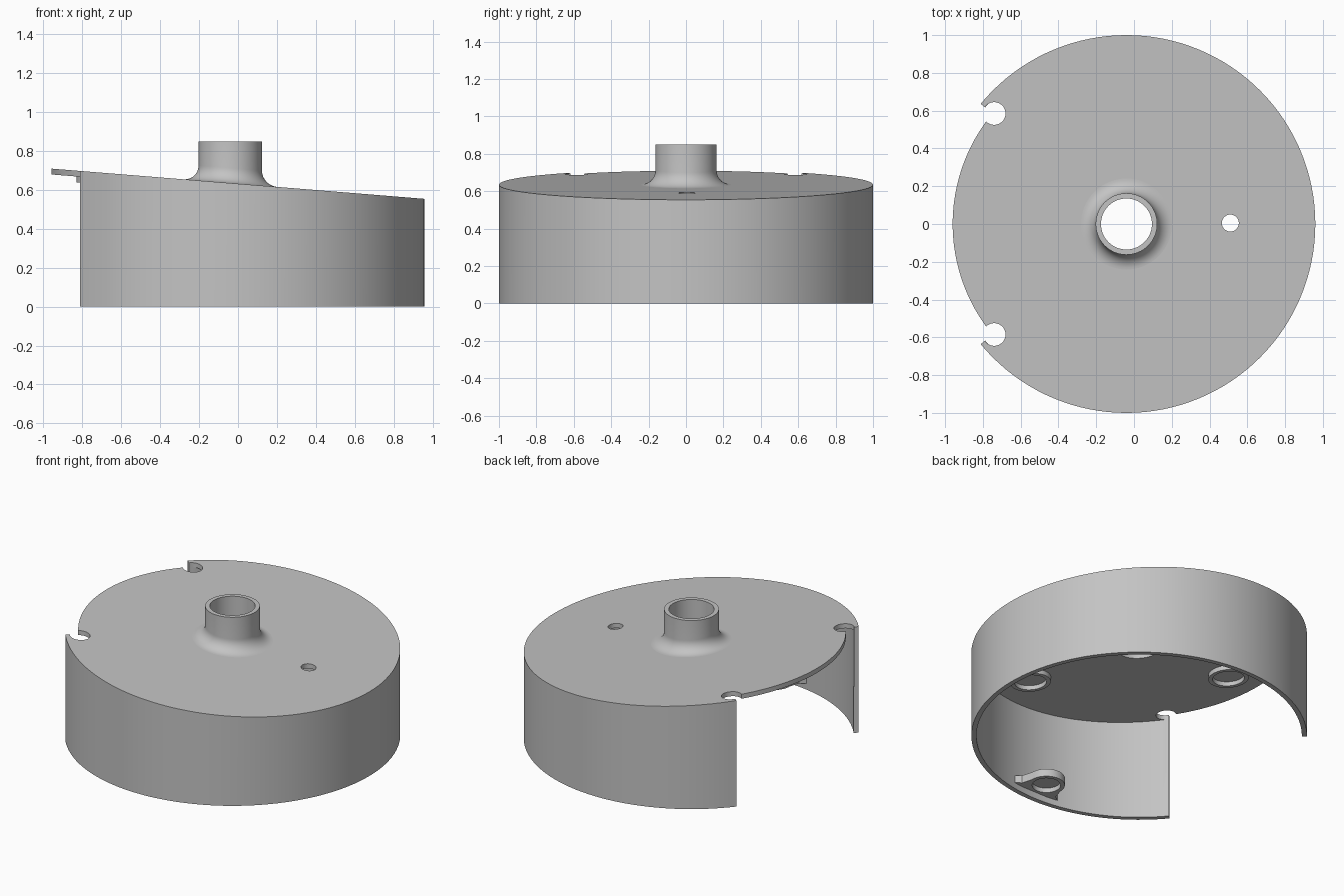
import bpy, bmesh
from math import cos, sin, pi, radians
from mathutils import Matrix

if "Cube" in bpy.data.objects:
    bpy.data.objects.remove(bpy.data.objects["Cube"], do_unlink=True)

CX = -0.04          # axis of the round housing
LID = 0.03          # lid and wall thickness
SEGS = 128

grey = bpy.data.materials.new("light grey")
grey.use_nodes = True
COLOR = (0.55, 0.55, 0.55, 1)
grey.diffuse_color = COLOR
grey.node_tree.nodes["Principled BSDF"].inputs["Base Color"].default_value = COLOR


def slope(x):
    """Height of the tilted lid."""
    return 0.632 - 0.081 * x


def finish(name, bm):
    bmesh.ops.recalc_face_normals(bm, faces=bm.faces)
    mesh = bpy.data.meshes.new(name)
    bm.to_mesh(mesh)
    bm.free()
    mesh.materials.append(grey)
    ob = bpy.data.objects.new(name, mesh)
    bpy.context.collection.objects.link(ob)
    return ob


def prism(name, outline, bottom, top):
    """Extrude an outline; bottom and top are functions of x."""
    bm = bmesh.new()
    low = [bm.verts.new((x, y, bottom(x))) for x, y in outline]
    high = [bm.verts.new((x, y, top(x))) for x, y in outline]
    bm.faces.new(low)
    bm.faces.new(high)
    n = len(outline)
    for i in range(n):
        j = (i + 1) % n
        bm.faces.new((low[i], low[j], high[j], high[i]))
    return finish(name, bm)


def arc(x, y, r, a0, a1, n):
    return [(x + r * cos(a0 + (a1 - a0) * i / n),
             y + r * sin(a0 + (a1 - a0) * i / n)) for i in range(n + 1)]


def circle(x, y, r, n=SEGS):
    return arc(x, y, r, 0, 2 * pi, n)[:-1]


def level(z):
    return lambda x: z


def below(d):
    return lambda x: slope(x) - d


def cut(ob, cutters):
    """Subtract the cutters, then remove them."""
    for c in cutters:
        m = ob.modifiers.new("cut", 'BOOLEAN')
        m.operation, m.solver, m.object = 'DIFFERENCE', 'EXACT', c
    bpy.context.view_layer.update()
    graph = bpy.context.evaluated_depsgraph_get()
    mesh = bpy.data.meshes.new_from_object(ob.evaluated_get(graph))
    ob.modifiers.clear()
    ob.data = mesh
    for c in cutters:
        bpy.data.objects.remove(c, do_unlink=True)


def through(x, y, r):
    return prism("cutter", circle(x, y, r, 48), level(0.3), level(1))


# Housing: outer wall with tilted lid, open below
housing = prism("housing", circle(CX, 0, 1), level(0), slope)
cavity = prism("cutter", circle(CX, 0, 1 - LID), level(-0.1), below(LID))

# Open sector in the wall, leaving the lid edge set back
half = radians(39.5)
sector = prism("cutter",
               arc(CX, 0, 0.92, pi - half, pi + half, 48)
               + arc(CX, 0, 1.2, pi + half, pi - half, 48),
               level(-0.2), level(1))

# Cable notch at the foot of the wall
bm = bmesh.new()
bmesh.ops.create_cube(bm, size=1)
turn = radians(113.5)
bm.transform(Matrix.Translation((CX + cos(turn), sin(turn), 0.02))
             @ Matrix.Rotation(turn, 4, 'Z')
             @ Matrix.Diagonal((0.2, 0.17, 0.13, 1)))
notch = finish("cutter", bm)

cut(housing, [cavity, sector, notch,
              through(CX, 0, 0.15), through(0.51, 0.005, 0.045),
              through(-0.74, 0.585, 0.06), through(-0.74, -0.585, 0.06)])

# Central spout: fillet on the tilted lid, level rim, open bore
FILLET, OUT, BORE, TOP = 0.078, 0.163, 0.135, 0.85
profile = [(OUT + FILLET, lambda x: slope(x) - 0.006)]
for i in range(13):
    a = pi / 2 * i / 12
    profile.append((OUT + FILLET * (1 - sin(a)),
                    lambda x, h=FILLET * (1 - cos(a)): slope(x) + h))
profile += [(OUT, level(TOP)), (BORE, level(TOP)), (BORE, below(LID)), (OUT, below(LID))]
bm = bmesh.new()
rings = []
for r, height in profile:
    rings.append([bm.verts.new((x, y, height(x))) for x, y in circle(CX, 0, r, 64)])
for a, b in zip(rings, rings[1:]):
    for i in range(64):
        j = (i + 1) % 64
        bm.faces.new((a[i], a[j], b[j], b[i]))
spout = finish("spout", bm)

# Round pockets hanging under the lid
parts = [housing, spout]
for name, x, y in (("front_pocket", 0.25, -0.66), ("back_pocket", 0.25, 0.66),
                   ("side_pocket", -0.71, 0.03)):
    pocket = prism(name, circle(x, y, 0.12, 48), below(LID + 0.03), below(LID - 0.005))
    cut(pocket, [prism("cutter", circle(x, y, 0.095, 48), below(0.2), below(LID + 0.002))])
    parts.append(pocket)

# Flared tab with a pocket at the foot of the front wall
tab = prism("wall_tab",
            [(CX - 0.18, -0.965), (CX - 0.13, -0.93)]
            + arc(CX, -0.86, 0.11, pi, 0, 24)
            + [(CX + 0.13, -0.93), (CX + 0.18, -0.965)],
            level(0.04), level(0.09))
cut(tab, [prism("cutter", circle(CX, -0.86, 0.085, 48), level(-0.1), level(0.07))])
parts.append(tab)

# Smooth round walls, sharp edges
bpy.ops.object.select_all(action='DESELECT')
for ob in parts:
    ob.select_set(True)
bpy.context.view_layer.objects.active = housing
bpy.ops.object.shade_smooth_by_angle(angle=radians(30))
